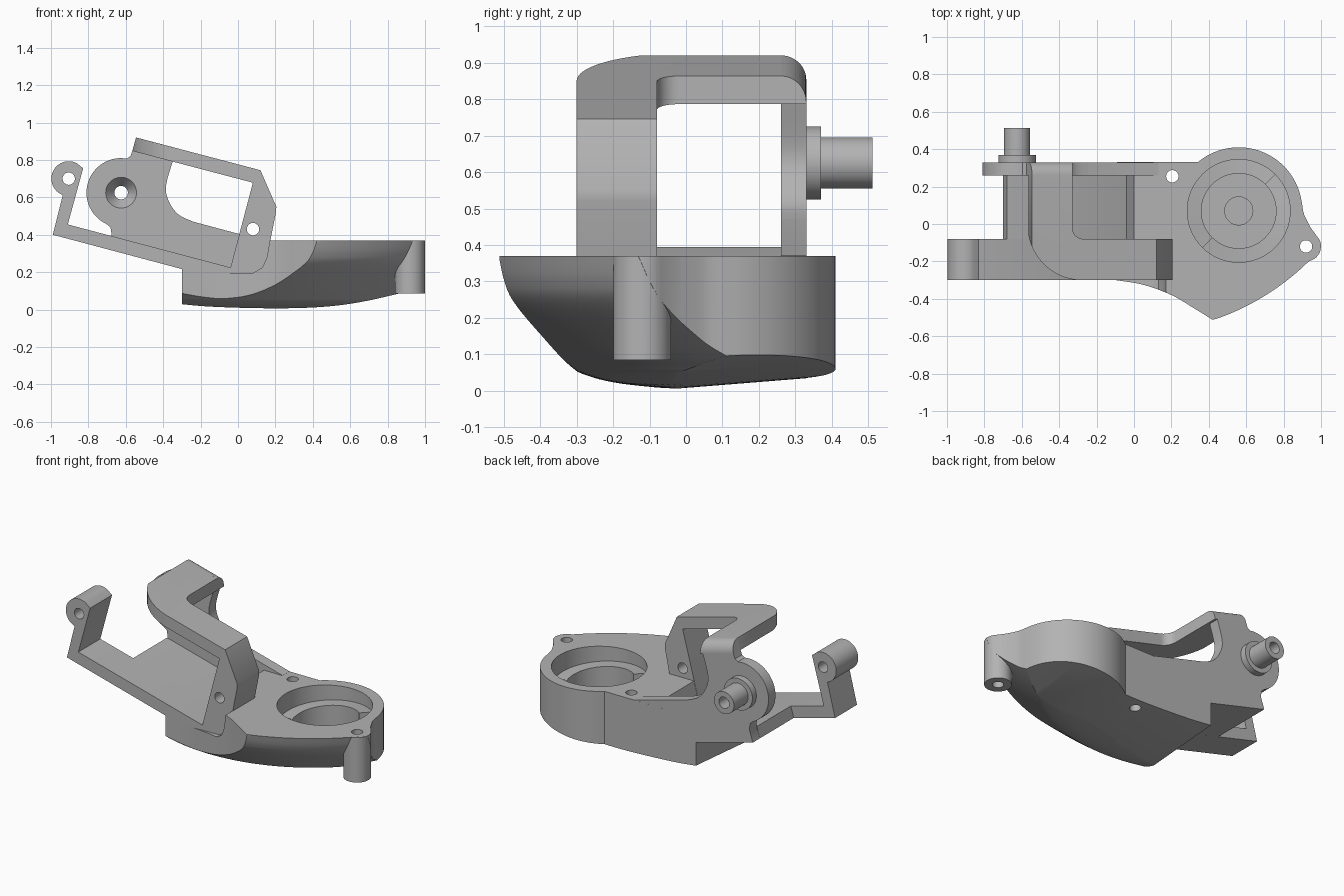
import bpy, bmesh, math
from mathutils import Vector

if "Cube" in bpy.data.objects:
    bpy.data.objects.remove(bpy.data.objects["Cube"], do_unlink=True)

grey = bpy.data.materials.new("plain grey")
grey.use_nodes = True
grey.diffuse_color = (0.45, 0.45, 0.45, 1)
grey.node_tree.nodes["Principled BSDF"].inputs["Base Color"].default_value = grey.diffuse_color


def finish(name, bm):
    bmesh.ops.recalc_face_normals(bm, faces=bm.faces)
    mesh = bpy.data.meshes.new(name)
    bm.to_mesh(mesh)
    bm.free()
    mesh.materials.append(grey)
    obj = bpy.data.objects.new(name, mesh)
    bpy.context.collection.objects.link(obj)
    return obj


def prism(name, pts, axis, a, b):
    """Extrude a flat outline along one axis from a to b."""
    place = {"x": lambda p: (a, p[0], p[1]),
             "y": lambda p: (p[0], a, p[1]),
             "z": lambda p: (p[0], p[1], a)}[axis]
    bm = bmesh.new()
    face = bm.faces.new([bm.verts.new(place(p)) for p in pts])
    ext = bmesh.ops.extrude_face_region(bm, geom=[face])
    move = Vector([b - a if axis == k else 0 for k in "xyz"])
    bmesh.ops.translate(bm, vec=move, verts=[v for v in ext["geom"] if isinstance(v, bmesh.types.BMVert)])
    return finish(name, bm)


def arc(cx, cy, r, start, end, n=24, ry=None):
    ry = ry or r
    angles = [math.radians(start + (end - start) * i / n) for i in range(n + 1)]
    return [(cx + r * math.cos(t), cy + ry * math.sin(t)) for t in angles]


def smooth(pts, n=6):
    """Catmull-Rom curve through the points."""
    p = [Vector(q) for q in [pts[0]] + pts + [pts[-1]]]
    out = []
    for i in range(1, len(p) - 2):
        for k in range(n):
            t = k / n
            out.append(0.5 * (2 * p[i] + (p[i + 1] - p[i - 1]) * t
                              + (2 * p[i - 1] - 5 * p[i] + 4 * p[i + 1] - p[i + 2]) * t * t
                              + (3 * p[i] - p[i - 1] - 3 * p[i + 1] + p[i + 2]) * t ** 3))
    return [tuple(v) for v in out] + [tuple(pts[-1])]


def lathe(name, profile, x, y, steps=144):
    bm = bmesh.new()
    vs = [bm.verts.new((r, 0, z)) for r, z in profile]
    es = [bm.edges.new(pair) for pair in zip(vs, vs[1:])]
    bmesh.ops.spin(bm, geom=vs + es, cent=(0, 0, 0), axis=(0, 0, 1), angle=2 * math.pi, steps=steps)
    bmesh.ops.remove_doubles(bm, verts=bm.verts, dist=1e-5)
    bmesh.ops.translate(bm, vec=(x, y, 0), verts=bm.verts)
    return finish(name, bm)


def rod(name, c, r, axis, a, b):
    return prism(name, arc(c[0], c[1], r, 0, 354.375, 63), axis, a, b)


def combine(obj, tool, op="DIFFERENCE", keep=False):
    bpy.context.view_layer.update()
    mod = obj.modifiers.new("cut", "BOOLEAN")
    mod.operation, mod.solver, mod.object = op, "EXACT", tool
    bpy.context.view_layer.objects.active = obj
    bpy.ops.object.modifier_apply(modifier=mod.name)
    if not keep:
        bpy.data.objects.remove(tool, do_unlink=True)


TOP = 0.37
FRONT, INNER, WALL, BACK = -0.30, -0.08, 0.26, 0.33
CUP = (0.56, 0.07)
LUG = (0.92, -0.12)
PIVOT = (-0.625, 0.625)

# Base body: plan outline trimmed by a bowl-shaped underside
outline = ([(-0.3, BACK), (-0.3, FRONT)]
           + smooth([(-0.1, FRONT), (0.05, -0.325), (0.2, -0.38), (0.32, -0.45), (0.42, -0.512)])
           + [(0.62, -0.46), (0.85, -0.32), (0.97, -0.18)]
           + arc(LUG[0], LUG[1], 0.08, -30, 28, 8)
           + smooth([(0.945, -0.02), (0.91, 0.05), (0.9, 0.1)])
           + arc(CUP[0], CUP[1], 0.34, 8, 130, 40))
base = prism("base_body", outline, "z", -0.1, TOP)
bowl_curve = smooth([(1.333, 0.372), (1.31, 0.3), (1.27, 0.24), (1.15, 0.135), (1.07, 0.07),
                     (1.03, 0.045), (0.93, 0.02), (0.73, 0.0)])
bowl = lathe("bowl_helper", [(0, 0.6), (1.333, 0.6)] + bowl_curve + [(0, 0)], 0, 0.75)
combine(base, bowl, "INTERSECT")
keel = smooth([(-0.5, 0.06), (-0.3, 0.035), (-0.1, 0.015), (0.25, 0), (0.5, 0.012), (0.8, 0.06), (1.1, 0.12)])
hull = prism("keel_helper", keel + [(1.1, 0.9), (-0.5, 0.9)], "y", -1, 1)
hull.rotation_euler.x = 0.08
hull.location.z = 0.008
combine(base, hull, "INTERSECT")
combine(base, rod("lug_helper", LUG, 0.0795, "z", 0.085, TOP - 0.0005), "UNION")

# Cup pocket, screw holes and the recess that holds the frame
for c, r, floor in [(CUP, 0.275, 0.23), (CUP, 0.2, 0.1), (CUP, 0.075, 0.06),
                    (LUG, 0.033, -0.2), ((0.205, 0.255), 0.033, -0.2)]:
    combine(base, rod("hole_helper", c, r, "z", floor, 0.6))
recess = [(-0.6, 0.368), (-0.04, 0.22), (0.0, 0.37), (0.03, 0.5), (-0.6, 0.5)]
combine(base, prism("recess_helper", recess, "y", -0.7, WALL))
foot = [(-0.5, 0.268), (-0.2, 0.188), (0.08, 0.195), (0.13, 0.225), (0.155, 0.28), (0.17, 0.37), (0.17, 0.6), (-0.5, 0.6)]
combine(base, prism("foot_helper", foot, "y", -0.7, FRONT))

# Two spiral ramps on the cup ledge
for k, start in enumerate((45, 225)):
    bm = bmesh.new()
    rings = []
    for i in range(33):
        t = math.radians(start + 180 * i / 32)
        z = 0.305 - 0.07 * i / 32
        rings.append([bm.verts.new((CUP[0] + r * math.cos(t), CUP[1] + r * math.sin(t), h))
                      for r, h in ((0.2, 0.22), (0.278, 0.22), (0.278, z), (0.2, z))])
    for p, q in zip(rings, rings[1:]):
        for j in range(4):
            bm.faces.new((p[j], p[j - 1], q[j - 1], q[j]))
    bm.faces.new(rings[0])
    bm.faces.new(rings[-1])
    finish(f"cup_ramp_{k + 1}", bm)

# Sloping floor of the frame: front strip and wide part
prism("floor_strip", [(-0.99, 0.4), (-0.2, 0.19), (0.0, 0.19), (-0.04, 0.225), (-0.91, 0.455)], "y", FRONT, INNER)
prism("floor_plate", [(-0.7, 0.323), (-0.2, 0.19), (0.0, 0.19), (-0.04, 0.225), (-0.68, 0.394)], "y", INNER, WALL)

# Upright clip with a round eye
clip = prism("clip", [(-0.99, 0.4), (-0.9, 0.376), (-0.91, 0.455), (-0.828, 0.755)]
             + arc(-0.905, 0.7, 0.093, 62, 250), "y", FRONT, INNER)
combine(clip, rod("hole_helper", (-0.905, 0.7), 0.033, "y", -0.5, 0.2))

# Front column
column = prism("front_column", [(-0.04, 0.225), (0.08, 0.68), (0.1, 0.74), (0.12, 0.745), (0.205, 0.55), (0.203, 0.52),
                                (0.165, 0.33), (0.152, 0.27), (0.125, 0.222), (0.08, 0.198), (0.03, 0.205)],
               "y", FRONT, INNER)
combine(column, rod("hole_helper", (0.08, 0.43), 0.033, "y", -0.5, 0.2))

# Back plate with round lobe and swept shoulder
shoulder = smooth([(-0.35, 0.79), (-0.385, 0.66), (-0.37, 0.58), (-0.32, 0.51), (-0.24, 0.47)])
plate = prism("back_plate", [(-0.545, 0.92), (-0.33, 0.864)] + shoulder
              + [(0.13, 0.371), (0.13, 0.2), (-0.2, 0.19), (-0.7, 0.323), (-0.675, 0.4), (-0.682, 0.44)]
              + arc(PIVOT[0], PIVOT[1], 0.185, 245, 90, 40) + [(-0.595, 0.807), (-0.575, 0.82), (-0.565, 0.848)],
              "y", WALL, BACK)

# Curved top arm joining the back plate to the column
arm = prism("top_arm", [(-0.57, BACK)] + arc(-0.28, 0.0, 0.29, 180, 270, 24, 0.3)
            + [(0.2, FRONT), (0.2, INNER)] + arc(-0.27, -0.02, 0.06, 270, 180, 10) + [(-0.33, BACK)], "z", 0.2, 1.1)
slab = [(-0.545, 0.92), (0.12, 0.745), (0.1, 0.673), (-0.565, 0.848)]
combine(arm, prism("slab_helper", slab, "y", -0.5, 0.5), "INTERSECT")

# Round the outer corner between arm and back plate
corner = prism("corner_helper", [(0.35, 0.02), (0.35, -0.07)] + arc(WALL, -0.07, 0.07, 0, 90, 12) + [(WALL, 0.02)],
               "x", -0.2, 0.6)
corner.location = (-0.545, 0, 0.92)
corner.rotation_euler.y = math.radians(14.7)
combine(plate, corner, keep=True)
combine(arm, corner)

# Pivot collar and hollow pin, with a countersink in the lobe
collar = rod("pivot_collar", PIVOT, 0.1, "y", BACK, 0.37)
pin = rod("pivot_pin", PIVOT, 0.07, "y", 0.37, 0.512)
for part in (plate, collar, pin):
    combine(part, rod("hole_helper", PIVOT, 0.036, "y", 0.1, 0.7))
sink = lathe("sink_helper", [(0, -0.01), (0.09, -0.01), (0.036, 0.06), (0, 0.06)], 0, 0, 64)
sink.rotation_euler.x = -math.pi / 2
sink.location = (PIVOT[0], WALL, PIVOT[1])
combine(plate, sink)

# Smooth the curved walls and keep the edges crisp
for obj in bpy.context.scene.objects:
    if obj.type == "MESH":
        bpy.ops.object.select_all(action="DESELECT")
        obj.select_set(True)
        bpy.context.view_layer.objects.active = obj
        bpy.ops.object.shade_smooth_by_angle(angle=math.radians(30))
